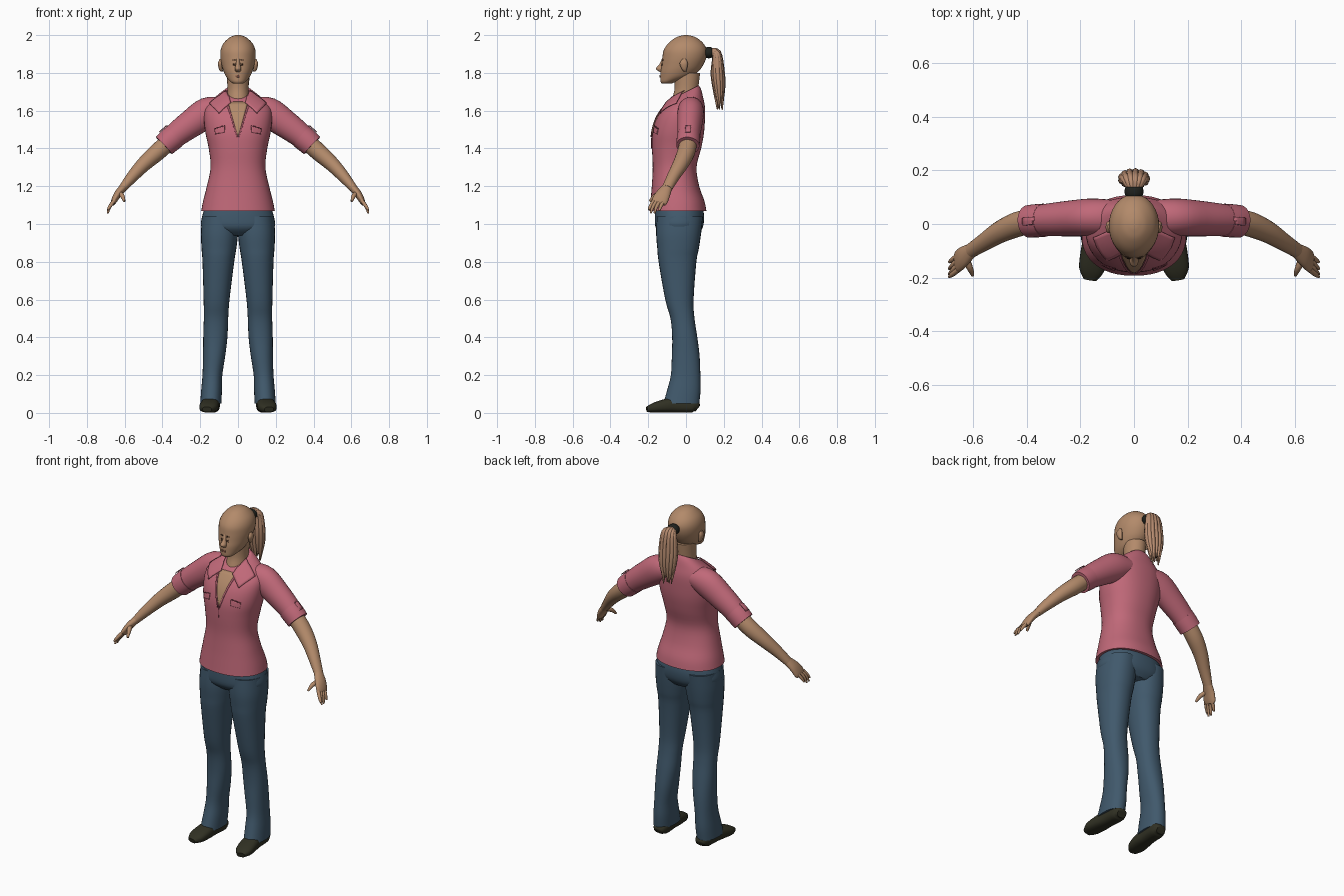
import bpy, bmesh, math
from mathutils import Vector
from mathutils.bvhtree import BVHTree

if "Cube" in bpy.data.objects:
    bpy.data.objects.remove(bpy.data.objects["Cube"])


def material(name, r, g, b):
    m = bpy.data.materials.new(name)
    m.use_nodes = True
    m.diffuse_color = (r, g, b, 1)
    m.node_tree.nodes["Principled BSDF"].inputs["Base Color"].default_value = (r, g, b, 1)
    return m


skin = material("skin", .45, .255, .145)
pink = material("pink_cloth", .53, .14, .19)
seam = material("seam_pink", .2, .04, .065)
denim = material("blue_denim", .052, .1, .15)
leather = material("dark_leather", .03, .03, .017)
black = material("black_band", .014, .016, .013)
hair = material("hair", .47, .26, .16)
brown = material("dark_brown", .07, .035, .02)
lip = material("lips", .25, .1, .065)


def finish(bm, name, mat, mirror):
    bmesh.ops.recalc_face_normals(bm, faces=bm.faces)
    me = bpy.data.meshes.new(name)
    bm.to_mesh(me)
    bm.free()
    me.materials.append(mat)
    ob = bpy.data.objects.new(name, me)
    bpy.context.collection.objects.link(ob)
    bpy.ops.object.select_all(action='DESELECT')
    ob.select_set(True)
    bpy.context.view_layer.objects.active = ob
    bpy.ops.object.shade_smooth_by_angle(angle=math.radians(50))
    if mirror:
        ob.modifiers.new("mirror", 'MIRROR').use_mirror_merge = False
    return ob


def smooth_path(rows, sub):
    """Catmull-Rom interpolation of every number in the stations."""
    out, last = [], len(rows) - 1
    for i in range(last):
        a, b, c, d = (rows[max(0, min(last, i + k))] for k in (-1, 0, 1, 2))
        for s in range(sub):
            t = s / sub
            out.append([q + .5 * t * (r - p + t * (2*p - 5*q + 4*r - w + t * (3*(q - r) + w - p)))
                        for p, q, r, w in zip(a, b, c, d)])
    return out + [list(rows[-1])]


def tube(name, rows, mat, ref=(0, 1, 0), flat=False, mirror=False, power=2.0, seg=20, sub=4):
    """Loft through stations (x, y, z, radius_u, radius_v, tilt)."""
    rows = smooth_path([tuple(r) + (0,) * (6 - len(r)) for r in rows], sub)
    bm, rings = bmesh.new(), []
    for i, (x, y, z, ru, rv, tilt) in enumerate(rows):
        if flat:
            t, u = Vector((0, 0, 1)), Vector((1, 0, 0))
        else:
            t = (Vector(rows[min(i + 1, len(rows) - 1)][:3]) - Vector(rows[max(i - 1, 0)][:3])).normalized()
            u = Vector(ref)
            u = (u - t * u.dot(t)).normalized()
        v, ring = t.cross(u), []
        for k in range(seg):
            c, s = math.cos(k * math.tau / seg), math.sin(k * math.tau / seg)
            p = Vector((x, y, z)) + u * math.copysign(abs(c) ** (2 / power), c) * ru \
                + v * math.copysign(abs(s) ** (2 / power), s) * rv
            p.z += tilt * p.y
            ring.append(bm.verts.new(p))
        rings.append(ring)
    for a, b in zip(rings, rings[1:]):
        for k in range(seg):
            n = (k + 1) % seg
            bm.faces.new((a[k], a[n], b[n], b[k]))
    bm.faces.new(rings[0])
    bm.faces.new(rings[-1])
    return finish(bm, name, mat, mirror)


def body(name, rows, mat, **kw):
    """Horizontal loft from (z, half_width, front_y, back_y, tilt)."""
    return tube(name, [(0, (f + b) / 2, z, w, (b - f) / 2, *t) for z, w, f, b, *t in rows],
                mat, flat=True, **kw)


def plate(name, corners, target, mat, lift=.004, mirror=False, n=8):
    """Thin patch between four corners, laid onto a target surface."""
    tree = BVHTree.FromPolygons([v.co for v in target.data.vertices],
                                [p.vertices for p in target.data.polygons])
    a, b, c, d = map(Vector, corners)
    bm, grid = bmesh.new(), []
    for i in range(n + 1):
        row = []
        for j in range(n + 1):
            p = a.lerp(b, i / n).lerp(d.lerp(c, i / n), j / n)
            loc, nor, _, _ = tree.find_nearest(p)
            row.append(bm.verts.new(loc + nor * lift))
        grid.append(row)
    for i in range(n):
        for j in range(n):
            bm.faces.new((grid[i][j], grid[i + 1][j], grid[i + 1][j + 1], grid[i][j + 1]))
    ob = finish(bm, name, mat, mirror)
    thick = ob.modifiers.new("thickness", 'SOLIDIFY')
    thick.thickness, thick.offset = .004, 0
    return ob


def patch(name, x0, z0, x1, z1, slope, target, mat, lift=.003, mirror=True, y=-.2):
    """Front-facing rectangular plate."""
    return plate(name, [(x0, y, z1), (x1, y, z1 + slope), (x1, y, z0 + slope), (x0, y, z0)],
                 target, mat, lift, mirror)


# Shirt
shirt = body("shirt_body", [
    (1.068, .195, -.193, .108), (1.12, .185, -.188, .098), (1.2, .165, -.181, .07),
    (1.3, .145, -.176, .056), (1.4, .155, -.18, .08), (1.48, .172, -.178, .095),
    (1.55, .18, -.16, .1), (1.61, .175, -.135, .1, .1), (1.65, .145, -.115, .09, .25),
    (1.68, .105, -.1, .08, .4), (1.7, .072, -.08, .068, .5)], pink, power=2.25, seg=44)
sleeve = tube("sleeves", [
    (.08, .025, 1.61, .065, .06), (.16, .025, 1.59, .07, .081), (.25, .02, 1.53, .066, .074),
    (.33, .015, 1.47, .06, .065), (.385, .01, 1.418, .057, .058)], pink, mirror=True, seg=28)
cuff = tube("sleeve_cuffs", [
    (.335, .014, 1.465, .062, .066), (.365, .012, 1.44, .062, .065), (.392, .01, 1.415, .061, .062)],
    pink, mirror=True, seg=28)
plate("cuff_tabs", [(.30, .0, 1.6), (.43, -.01, 1.5), (.43, .025, 1.5), (.30, .035, 1.6)],
      cuff, pink, .005, True)
plate("open_neckline", [(-.058, -.12, 1.67), (.058, -.12, 1.67), (.003, -.2, 1.47), (-.003, -.2, 1.47)],
      shirt, skin, .002)
plate("collar_flaps", [(.062, -.02, 1.73), (.168, -.06, 1.66), (.105, -.15, 1.592), (.04, -.12, 1.655)],
      shirt, pink, .009, True)
plate("neckline_edges", [(.058, -.12, 1.66), (.066, -.12, 1.655), (.008, -.2, 1.46), (.002, -.2, 1.465)],
      shirt, pink, .006, True)
patch("placket_seam", -.0015, 1.40, .0015, 1.47, 0, shirt, seam, .002, False)
patch("pocket_flaps", .078, 1.49, .155, 1.525, -.015, shirt, pink, .005, True)
patch("pocket_seams", .078, 1.525, .157, 1.53, -.015, shirt, seam, .005, True)

# Trousers
body("trouser_hips", [(1.1, .17, -.16, .085), (1.04, .19, -.165, .096), (.98, .192, -.16, .088),
                      (.94, .12, -.12, .06)], denim, power=2.3, seg=36)
leg_rows = [(1.04, 0, .19, -.155, .09), (.95, 0, .196, -.158, .08), (.87, .009, .193, -.152, .068),
            (.8, .02, .188, -.145, .055), (.6, .045, .182, -.11, .04), (.5, .052, .181, -.082, .045),
            (.4, .056, .184, -.073, .06), (.3, .068, .185, -.075, .072), (.2, .083, .188, -.08, .076),
            (.12, .085, .195, -.1, .077), (.05, .088, .2, -.12, .07)]
tube("trouser_legs", [((i + o) / 2, (f + b) / 2, z, (o - i) / 2, (b - f) / 2)
                      for z, i, o, f, b in leg_rows], denim, flat=True, mirror=True, power=2.2, seg=28)

# Shoes
tube("shoes", [(.14, .062, .024, .028, .02), (.14, .035, .038, .044, .037), (.145, -.05, .042, .045, .041),
               (.15, -.11, .037, .05, .036), (.158, -.17, .027, .047, .026), (.164, -.207, .018, .025, .014)],
     leather, ref=(1, 0, 0), mirror=True, power=2.6, seg=24)

# Forearms and hands
tube("forearms", [(.36, .015, 1.44, .046, .046), (.43, 0, 1.378, .047, .046), (.5, -.03, 1.315, .041, .039),
                  (.56, -.068, 1.25, .033, .031), (.61, -.1, 1.19, .028, .022)], skin, mirror=True)
tube("palms", [(.603, -.096, 1.198, .026, .021), (.635, -.12, 1.16, .038, .02),
               (.655, -.138, 1.125, .042, .016), (.662, -.144, 1.108, .036, .011)], skin, mirror=True)
tips = [(-.197, 1.075), (-.187, 1.058), (-.167, 1.057), (-.142, 1.07)]
for i, (y, z) in enumerate(tips):
    base = -.17 + i * .018
    tube(f"finger_{i + 1}", [(.655, base, 1.125, .01, .01), (.677, (base + y) / 2 - .004, 1.095, .0095, .0095),
                             (.69, y, z, .005, .005)], skin, mirror=True, seg=10)
tube("thumbs", [(.628, -.13, 1.165, .014, .013), (.612, -.165, 1.148, .012, .012),
                (.602, -.192, 1.12, .006, .006)], skin, mirror=True, seg=10)

# Neck and head
body("neck", [(1.58, .055, -.1, .05), (1.66, .058, -.075, .06), (1.72, .056, -.06, .065),
              (1.8, .06, -.065, .075)], skin, seg=28)
head = body("head", [
    (1.744, .026, -.128, -.075), (1.755, .042, -.135, -.045), (1.78, .063, -.136, .03),
    (1.81, .077, -.135, .068), (1.84, .086, -.13, .09), (1.88, .093, -.125, .107),
    (1.92, .092, -.118, .11), (1.955, .078, -.095, .093), (1.985, .048, -.058, .058),
    (1.997, .022, -.026, .026), (2.0, .006, -.007, .007)], skin, seg=36)
tube("nose", [(0, -.12, 1.878, .008, .006), (0, -.128, 1.845, .011, .014), (0, -.138, 1.822, .017, .022),
              (0, -.13, 1.805, .012, .01)], skin, flat=True, seg=14)
tube("ears", [(.086, -.005, 1.807, .006, .006), (.091, -.009, 1.82, .01, .014),
              (.095, -.012, 1.85, .011, .022), (.092, -.01, 1.873, .006, .01)],
     skin, flat=True, mirror=True, seg=14)
patch("eyes", .027, 1.848, .05, 1.857, .001, head, brown, .001)
patch("eyebrows", .022, 1.873, .06, 1.878, .002, head, brown, .001)
patch("mouth", -.024, 1.777, .024, 1.787, 0, head, lip, .002, False)

# Ponytail: dark core, ring of strands and a band
tube("ponytail_core", [(0, .13, 1.91, .022, .015), (0, .165, 1.88, .044, .025), (0, .17, 1.78, .046, .028),
                       (0, .175, 1.7, .035, .02), (0, .178, 1.645, .012, .008)], brown, flat=True)
count = 13
for i in range(count):
    c, s = math.cos(i * math.tau / count), math.sin(i * math.tau / count)
    tube(f"hair_strand_{i + 1}", [
        (c * .015, .13, 1.908 + s * .013, .009, .009),
        (c * .036, .162 + s * .012, 1.897 + s * .012, .013, .012),
        (c * .047, .168 + s * .024, 1.8, .0135, .014),
        (c * .042, .174 + s * .022, 1.72, .012, .012),
        (c * .026, .18 + s * .014, 1.625 + .02 * math.sin(i * 2.4), .003, .003)],
        hair, ref=(1, 0, 0), seg=8)
tube("hair_band", [(0, .098, 1.905, .028, .024), (0, .115, 1.907, .035, .03), (0, .135, 1.909, .033, .028),
                   (0, .142, 1.91, .024, .02)], black, ref=(1, 0, 0))
